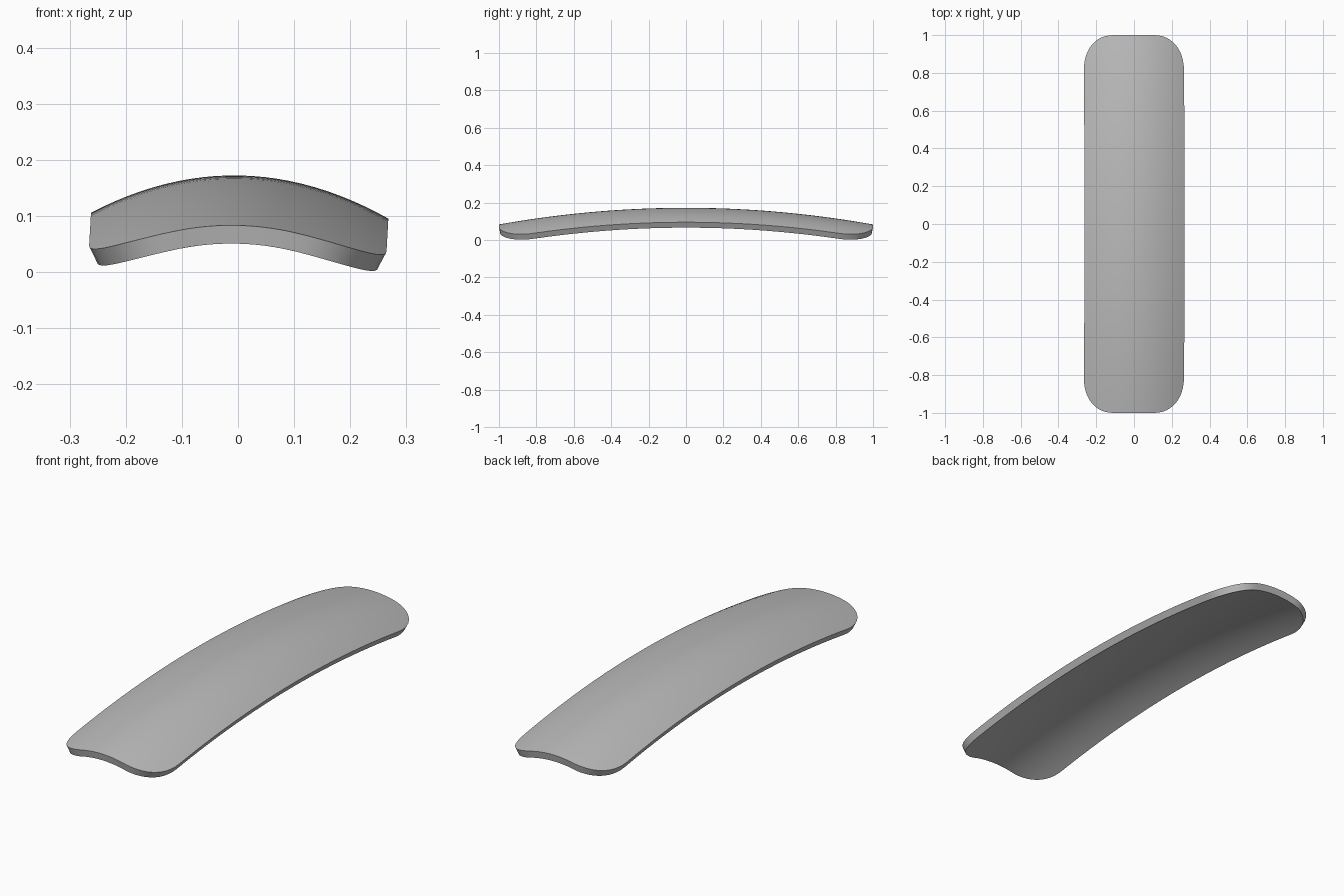
import bpy
import bmesh
import math

if "Cube" in bpy.data.objects:
    bpy.data.objects.remove(bpy.data.objects["Cube"], do_unlink=True)

HALF_WIDTH = 0.265
CORNER_X, CORNER_Y = 0.16, 0.19
THICKNESS = 0.033
ACROSS, ALONG, CORNER_STEPS = 24, 32, 12


def surface(x, y):
    """Upper skin: arched across, bowed along, with a slight tilt and sway."""
    z = 0.172 - 1.02 * x * x - 0.089 * y * y - 0.02 * x
    return (x + 0.005 * (1 - y * y) - 0.002, y, z)


def stations():
    """Pairs of (y, half width) from end to end, with rounded corners."""
    power = 2 / 2.2
    corner = []
    for i in range(CORNER_STEPS + 1):
        a = math.pi / 2 * i / CORNER_STEPS
        y = 1 - CORNER_Y + CORNER_Y * max(math.cos(a), 0) ** power
        w = HALF_WIDTH - CORNER_X + CORNER_X * math.sin(a) ** power
        corner.append((y, w))
    inner = 1 - CORNER_Y
    middle = [(-inner + 2 * inner * i / ALONG, HALF_WIDTH) for i in range(1, ALONG)]
    return [(-y, w) for y, w in corner] + middle + corner[::-1]


# Curved sheet
bm = bmesh.new()
rows = []
for y, w in stations():
    rows.append([bm.verts.new(surface(w * (2 * i / ACROSS - 1), y))
                 for i in range(ACROSS + 1)])
for low, high in zip(rows, rows[1:]):
    for i in range(ACROSS):
        bm.faces.new((low[i], low[i + 1], high[i + 1], high[i]))
bm.normal_update()
mesh = bpy.data.meshes.new("curved_panel")
bm.to_mesh(mesh)
bm.free()
panel = bpy.data.objects.new("curved_panel", mesh)
bpy.context.collection.objects.link(panel)

# Thickness, grown inward from the upper skin
bpy.context.view_layer.objects.active = panel
panel.select_set(True)
solid = panel.modifiers.new("thickness", "SOLIDIFY")
solid.thickness = THICKNESS
solid.offset = -1
bpy.ops.object.modifier_apply(modifier=solid.name)
bpy.ops.object.shade_smooth_by_angle(angle=math.radians(35))

# Plain grey
grey = bpy.data.materials.new("grey")
grey.use_nodes = True
colour = (0.5, 0.5, 0.5, 1)
grey.diffuse_color = colour
grey.node_tree.nodes["Principled BSDF"].inputs["Base Color"].default_value = colour
panel.data.materials.append(grey)
